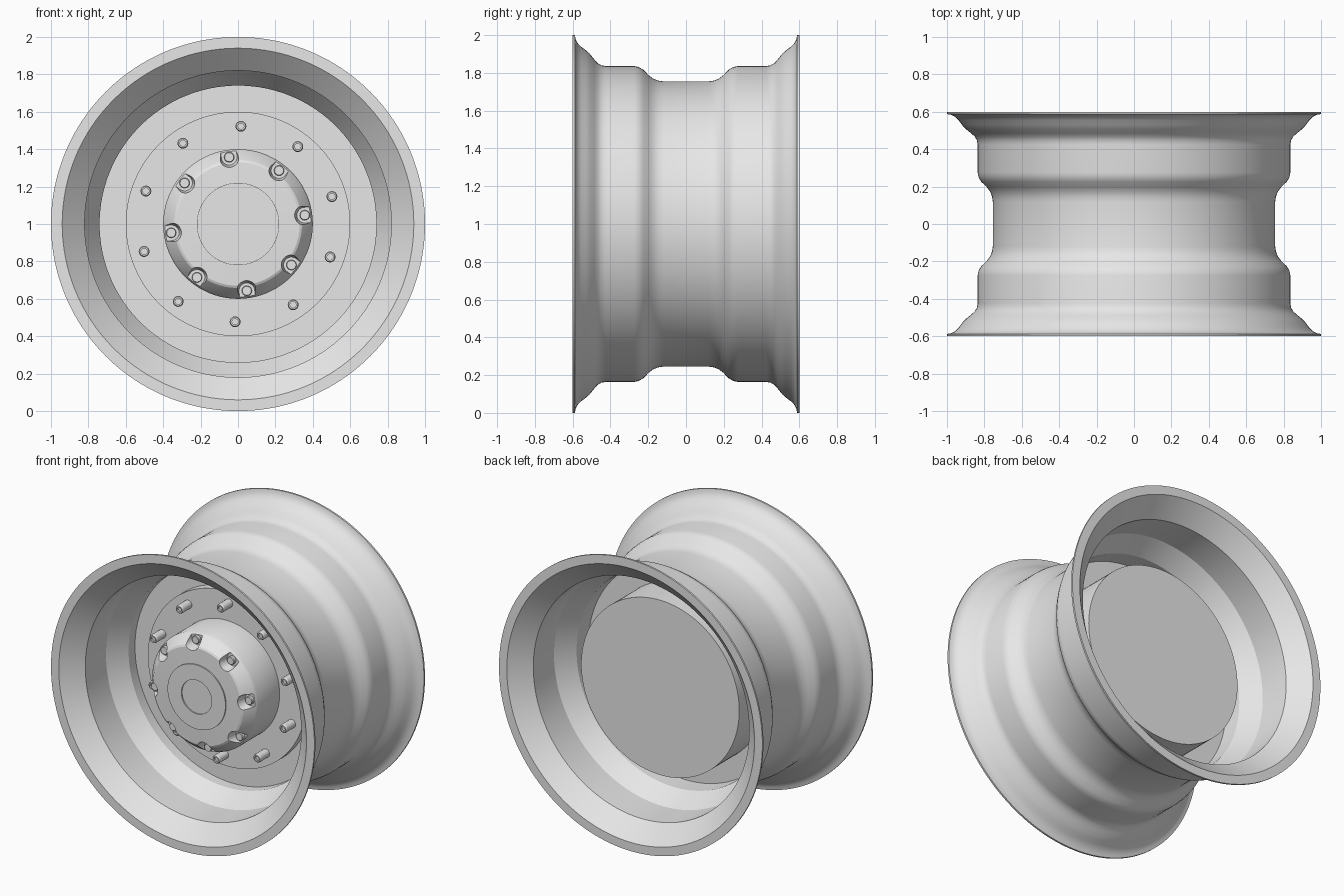
import bpy, bmesh, math
from mathutils import Vector

cube = bpy.data.objects.get("Cube")
if cube:
    bpy.data.objects.remove(cube, do_unlink=True)

# Single bare-metal grey
GREY = (0.8, 0.8, 0.8, 1.0)
metal = bpy.data.materials.new("light_grey_metal")
metal.use_nodes = True
metal.diffuse_color = GREY
metal.node_tree.nodes["Principled BSDF"].inputs["Base Color"].default_value = GREY

AXLE_Z = 1.0


def finish(name, bm):
    """Turn a bmesh into a linked, coloured object."""
    bmesh.ops.remove_doubles(bm, verts=bm.verts[:], dist=1e-5)
    bmesh.ops.recalc_face_normals(bm, faces=bm.faces[:])
    me = bpy.data.meshes.new(name)
    bm.to_mesh(me)
    bm.free()
    me.materials.append(metal)
    ob = bpy.data.objects.new(name, me)
    bpy.context.collection.objects.link(ob)
    return ob


def activate(ob):
    bpy.ops.object.select_all(action='DESELECT')
    ob.select_set(True)
    bpy.context.view_layer.objects.active = ob


def smooth(ob, degrees=24):
    activate(ob)
    bpy.ops.object.shade_smooth_by_angle(angle=math.radians(degrees))


def lathe_into(bm, profile, segments, x=0.0, z=AXLE_Z, closed=False):
    """Spin (radius, y) points around an axis parallel to y."""
    verts = [bm.verts.new((x + r, y, z)) for r, y in profile]
    edges = [bm.edges.new(p) for p in zip(verts, verts[1:])]
    if closed:
        edges.append(bm.edges.new((verts[-1], verts[0])))
    bmesh.ops.spin(bm, geom=verts + edges, cent=(x, 0, z), axis=(0, 1, 0),
                   angle=math.tau, steps=segments, use_duplicate=False)


def lathe(name, profile, segments=128, closed=False):
    bm = bmesh.new()
    lathe_into(bm, profile, segments, closed=closed)
    ob = finish(name, bm)
    smooth(ob)
    return ob


def ring_positions(count, radius, start):
    """Angle and x, z of evenly spaced points around the axle."""
    for i in range(count):
        a = math.radians(start) + math.tau * i / count
        yield a, radius * math.cos(a), AXLE_Z + radius * math.sin(a)


# Rim barrel: front half of the outer and inner walls, mirrored to the back
outer = [(1.0, -.6), (1.0, -.588), (.978, -.584), (.955, -.572), (.938, -.555),
         (.92, -.53), (.9, -.508), (.872, -.486), (.852, -.468), (.84, -.448),
         (.836, -.425), (.836, -.275), (.831, -.25), (.817, -.226),
         (.788, -.198), (.769, -.173), (.759, -.147), (.755, -.12)]
inner = [(.74, -.13), (.82, -.26), (.82, -.485), (.94, -.6)]


def mirrored(points):
    return [(r, -y) for r, y in reversed(points)]


lathe("rim_barrel", outer + mirrored(outer) + mirrored(inner) + inner,
      segments=160, closed=True)

# Mounting flange and centre drum
lathe("mounting_flange", [(.59, -.06), (.745, -.06), (.745, 0), (.59, 0)], closed=True)
lathe("centre_drum", [(0, -.12), (.6, -.12), (.6, .28), (0, .28)])

# Hub with a chamfered shoulder and stepped cap
hub = lathe("hub", [(0, -.442), (.115, -.442), (.115, -.45), (.22, -.45),
                    (.22, -.442), (.33, -.438), (.342, -.432), (.392, -.37),
                    (.4, -.352), (.4, -.11), (0, -.11)])

# U-shaped pockets cut into the hub shoulder, open to the outside
LUGS, LUG_RADIUS, LUG_START = 8, .36, 7.5
bm = bmesh.new()
for a, x, z in ring_positions(LUGS, LUG_RADIUS, LUG_START):
    out = Vector((math.cos(a), 0, math.sin(a)))
    side = Vector((-math.sin(a), 0, math.cos(a)))
    rings = []
    for y, w in ((-.372, .042), (-.47, .06)):
        centre = Vector((x, y, z))
        pts = [centre + out * .1 + side * w]
        for k in range(13):
            t = math.pi / 2 + math.pi * k / 12
            pts.append(centre + out * w * math.cos(t) + side * w * math.sin(t))
        pts.append(centre + out * .1 - side * w)
        rings.append([bm.verts.new(p) for p in pts])
    low, high = rings
    bm.faces.new(low)
    bm.faces.new(high)
    for k in range(len(low)):
        n = (k + 1) % len(low)
        bm.faces.new((low[k], low[n], high[n], high[k]))
cutter = finish("pocket_cutter", bm)
cutter.hide_render = True
cut = hub.modifiers.new("pockets", 'BOOLEAN')
cut.operation = 'DIFFERENCE'
cut.solver = 'EXACT'
cut.object = cutter
activate(hub)
bpy.ops.object.modifier_apply(modifier=cut.name)
bpy.data.objects.remove(cutter, do_unlink=True)
smooth(hub)

# Lug studs standing in the pockets
bm = bmesh.new()
for a, x, z in ring_positions(LUGS, LUG_RADIUS, LUG_START):
    lathe_into(bm, [(0, -.396), (.024, -.396), (.027, -.392), (.027, -.36), (0, -.36)],
               24, x, z)
smooth(finish("lug_studs", bm))

# Long flange bolts with a recessed tip
bm = bmesh.new()
for a, x, z in ring_positions(10, .523, 88.3):
    lathe_into(bm, [(0, -.205), (.016, -.205), (.016, -.218), (.024, -.218),
                    (.029, -.21), (.029, -.11), (0, -.11)], 24, x, z)
smooth(finish("flange_bolts", bm))
